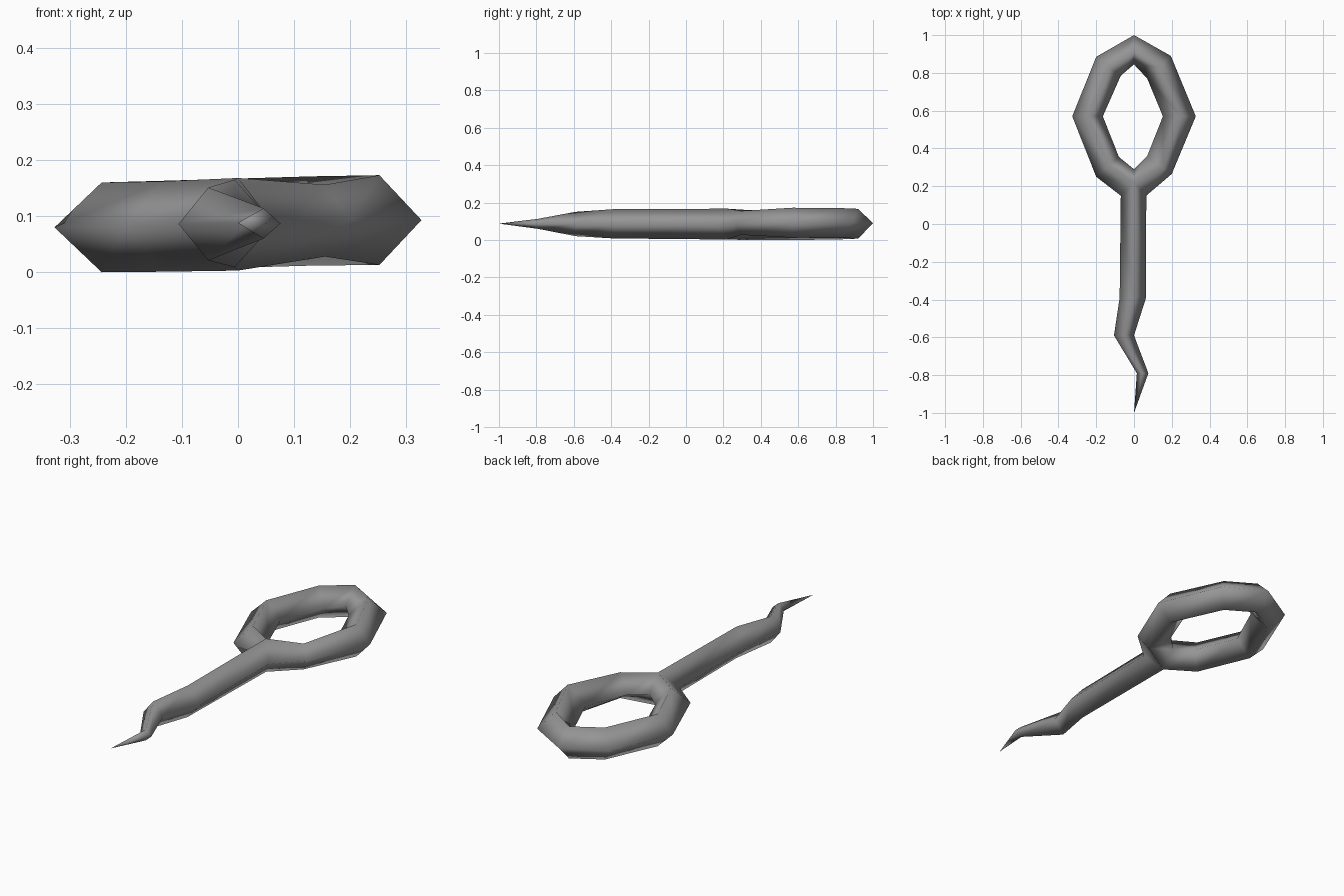
import bpy, bmesh

if "Cube" in bpy.data.objects:
    bpy.data.objects.remove(bpy.data.objects["Cube"])

grey = bpy.data.materials.new("mid grey")
grey.diffuse_color = (0.3, 0.3, 0.3, 1)
grey.use_nodes = True
grey.node_tree.nodes["Principled BSDF"].inputs["Base Color"].default_value = grey.diffuse_color

bm = bmesh.new()


def section(side_a, side_b, ridge, z_mid, z_low, z_high):
    """Diamond cross-section: side, top ridge, other side, bottom ridge."""
    pts = [(*side_a, z_mid), (*ridge, z_high), (*side_b, z_mid), (*ridge, z_low)]
    return [bm.verts.new(p) for p in pts]


def bridge(a, b):
    for i in range(4):
        j = (i + 1) % 4
        bm.faces.new((a[i], a[j], b[j], b[i]))


# Fork where the handle splits into the loop
left, right = bm.verts.new((-0.07, 0.15, 0.085)), bm.verts.new((0.065, 0.15, 0.085))
top, bottom = bm.verts.new((0, 0.22, 0.168)), bm.verts.new((0, 0.22, 0.003))
crotch = bm.verts.new((0, 0.29, 0.085))

# Loop: outer point, inner point, ridge point, mid / low / high heights
loop = [[right, top, crotch, bottom]]
for data in [
    ((0.20, 0.265), (0.07, 0.36), (0.155, 0.295), 0.093, 0.028, 0.156),
    ((0.327, 0.57), (0.153, 0.57), (0.252, 0.57), 0.093, 0.013, 0.173),
    ((0.195, 0.89), (0.07, 0.77), (0.135, 0.83), 0.092, 0.012, 0.171),
    ((0, 1.0), (0, 0.845), (0, 0.92), 0.09, 0.008, 0.167),
    ((-0.20, 0.885), (-0.07, 0.785), (-0.135, 0.83), 0.085, 0.004, 0.163),
    ((-0.327, 0.57), (-0.165, 0.57), (-0.243, 0.57), 0.08, 0, 0.16),
    ((-0.20, 0.25), (-0.08, 0.355), (-0.135, 0.31), 0.082, 0.001, 0.162),
]:
    loop.append(section(*data))
loop.append([left, top, crotch, bottom])
for a, b in zip(loop, loop[1:]):
    bridge(a, b)

# Handle with crooked tail: y, left x, right x, mid / low / high heights
handle = [[left, top, right, bottom]]
for y, xl, xr, zm, zl, zh in [
    (-0.39, -0.076, 0.064, 0.086, 0.009, 0.165),
    (-0.59, -0.106, 0, 0.086, 0.021, 0.151),
    (-0.79, 0.015, 0.076, 0.087, 0.06, 0.114),
]:
    handle.append(section((xl, y), (xr, y), ((xl + xr) / 2, y), zm, zl, zh))
for a, b in zip(handle, handle[1:]):
    bridge(a, b)

# Pointed tip
tip = bm.verts.new((0, -1, 0.088))
for i in range(4):
    bm.faces.new((handle[-1][i], handle[-1][(i + 1) % 4], tip))

bmesh.ops.recalc_face_normals(bm, faces=bm.faces)
for f in bm.faces:
    f.smooth = True

mesh = bpy.data.meshes.new("looped_pin")
bm.to_mesh(mesh)
bm.free()
mesh.materials.append(grey)
bpy.context.collection.objects.link(bpy.data.objects.new("looped_pin", mesh))
